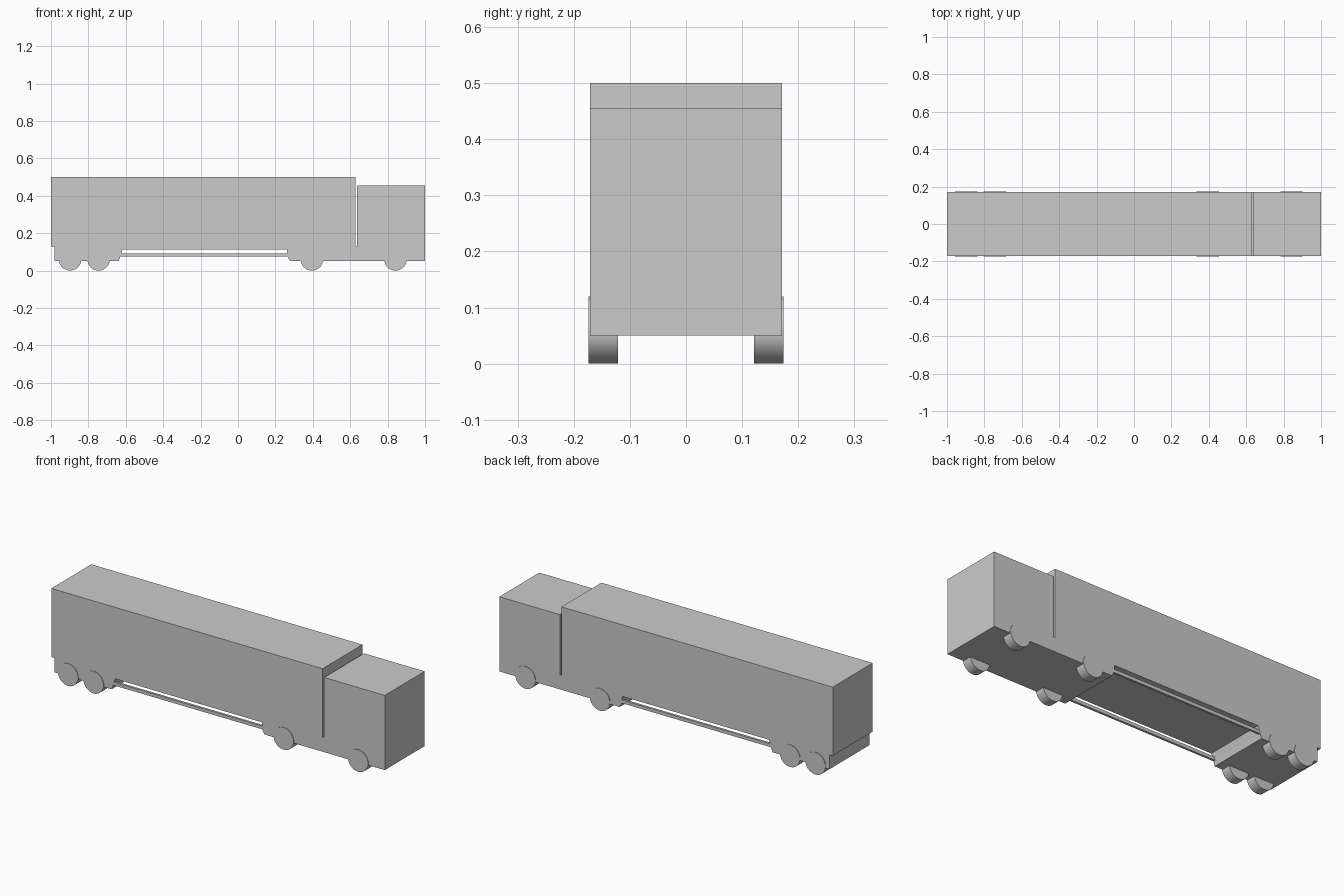
import bpy, bmesh, math

if "Cube" in bpy.data.objects:
    bpy.data.objects.remove(bpy.data.objects["Cube"])

HALF_W = 0.171


def box(name, x, y, z):
    bm = bmesh.new()
    bmesh.ops.create_cube(bm, size=1)
    for v in bm.verts:
        v.co = [r[0] if c < 0 else r[1] for r, c in zip((x, y, z), v.co)]
    mesh = bpy.data.meshes.new(name)
    bm.to_mesh(mesh)
    bm.free()
    ob = bpy.data.objects.new(name, mesh)
    bpy.context.collection.objects.link(ob)
    return ob


def extrude_profile(name, pts, half_width):
    bm = bmesh.new()
    face = bm.faces.new([bm.verts.new((x, -half_width, z)) for x, z in pts])
    ext = bmesh.ops.extrude_face_region(bm, geom=[face])
    verts = [g for g in ext["geom"] if isinstance(g, bmesh.types.BMVert)]
    bmesh.ops.translate(bm, vec=(0, 2 * half_width, 0), verts=verts)
    bmesh.ops.recalc_face_normals(bm, faces=bm.faces)
    mesh = bpy.data.meshes.new(name)
    bm.to_mesh(mesh)
    bm.free()
    ob = bpy.data.objects.new(name, mesh)
    bpy.context.collection.objects.link(ob)
    return ob


# Cab and chassis share one side profile with a raised middle
extrude_profile("cab_and_chassis", [
    (-0.981, 0.05), (-0.638, 0.05), (-0.63, 0.075), (-0.617, 0.112),
    (0.262, 0.112), (0.265, 0.075), (0.278, 0.05), (1.0, 0.05),
    (1.0, 0.455), (0.636, 0.455), (0.636, 0.128), (-0.981, 0.128)], HALF_W)

# Cargo box overhanging the chassis at the rear
box("cargo_box", (-1.0, 0.627), (-HALF_W, HALF_W), (0.128, 0.5))

for side, label in ((-1, "front"), (1, "back")):
    # Thin side guard rail
    ys = sorted((side * 0.158, side * 0.17))
    box(f"{label}_guard_rail", (-0.632, 0.268), ys, (0.074, 0.092))

    # Wheels
    for i, x in enumerate((-0.898, -0.745, 0.395, 0.842)):
        bpy.ops.mesh.primitive_cylinder_add(
            vertices=48, radius=0.06, depth=0.053,
            location=(x, side * 0.1475, 0.06), rotation=(math.pi / 2, 0, 0))
        bpy.context.object.name = f"{label}_wheel_{i + 1}"
        bpy.ops.object.shade_smooth_by_angle()
